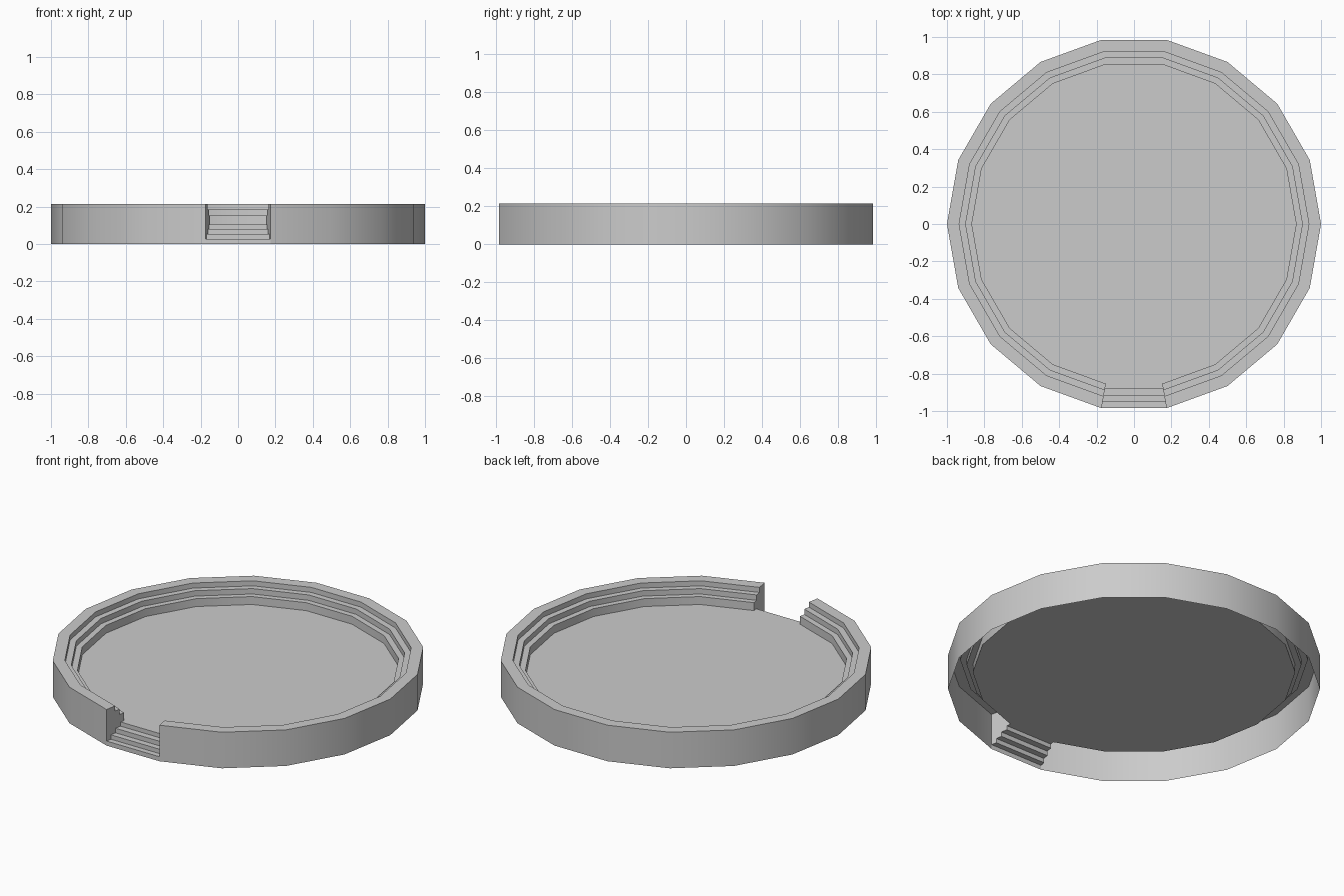
import bpy, bmesh
from math import sin, cos, radians

if "Cube" in bpy.data.objects:
    bpy.data.objects.remove(bpy.data.objects["Cube"])

SIDES = 18
STEP = 360 / SIDES
START = -90 + STEP / 2          # right-hand edge of the front gap

# (radius, height) profiles
TIERS = [(1, 0.214), (0.935, 0.214), (0.935, 0.184), (0.90, 0.184),
         (0.90, 0.152), (0.867, 0.152), (0.867, 0.105)]
STAIRS = [(1, 0), (1, 0.027), (0.967, 0.027), (0.967, 0.053), (0.931, 0.053),
          (0.931, 0.080), (0.893, 0.080), (0.893, 0.105), (0.867, 0.105)]


def point(r, z, deg):
    return (r * cos(radians(deg)), r * sin(radians(deg)), z)


def sweep(bm, profile, start, count):
    """Sweep a profile round the z axis in flat segments."""
    rows = [[bm.verts.new(point(r, z, start + i * STEP)) for r, z in profile]
            for i in range(count + 1)]
    for a, b in zip(rows, rows[1:]):
        for j in range(len(profile) - 1):
            bm.faces.new((a[j], b[j], b[j + 1], a[j + 1]))


def finish(bm, name):
    mesh = bpy.data.meshes.new(name)
    bm.to_mesh(mesh)
    bm.free()
    ob = bpy.data.objects.new(name, mesh)
    bpy.context.collection.objects.link(ob)
    bpy.ops.object.select_all(action='DESELECT')
    ob.select_set(True)
    bpy.context.view_layer.objects.active = ob
    bpy.ops.object.shade_smooth_by_angle(angle=radians(30))


# Outer wall, flat rim and inner tiers, open at the front
bm = bmesh.new()
sweep(bm, [(1, 0)] + TIERS, START, SIDES - 1)
# Side cheeks of the gap, between the tiers and the stairs
for deg in (START, START - STEP):
    outline = TIERS + STAIRS[-2:0:-1]
    face = bm.faces.new([bm.verts.new(point(r, z, deg)) for r, z in outline])
    face.normal_update()
    if face.normal.x * face.calc_center_median().x > 0:
        face.normal_flip()
finish(bm, "tiered_wall")

# Entrance stairs
bm = bmesh.new()
sweep(bm, STAIRS, START - STEP, 1)
finish(bm, "entrance_stairs")

# Raised floor, hollow underneath
bm = bmesh.new()
bm.faces.new([bm.verts.new(point(0.867, 0.105, START + i * STEP))
              for i in range(SIDES)])
finish(bm, "floor")
